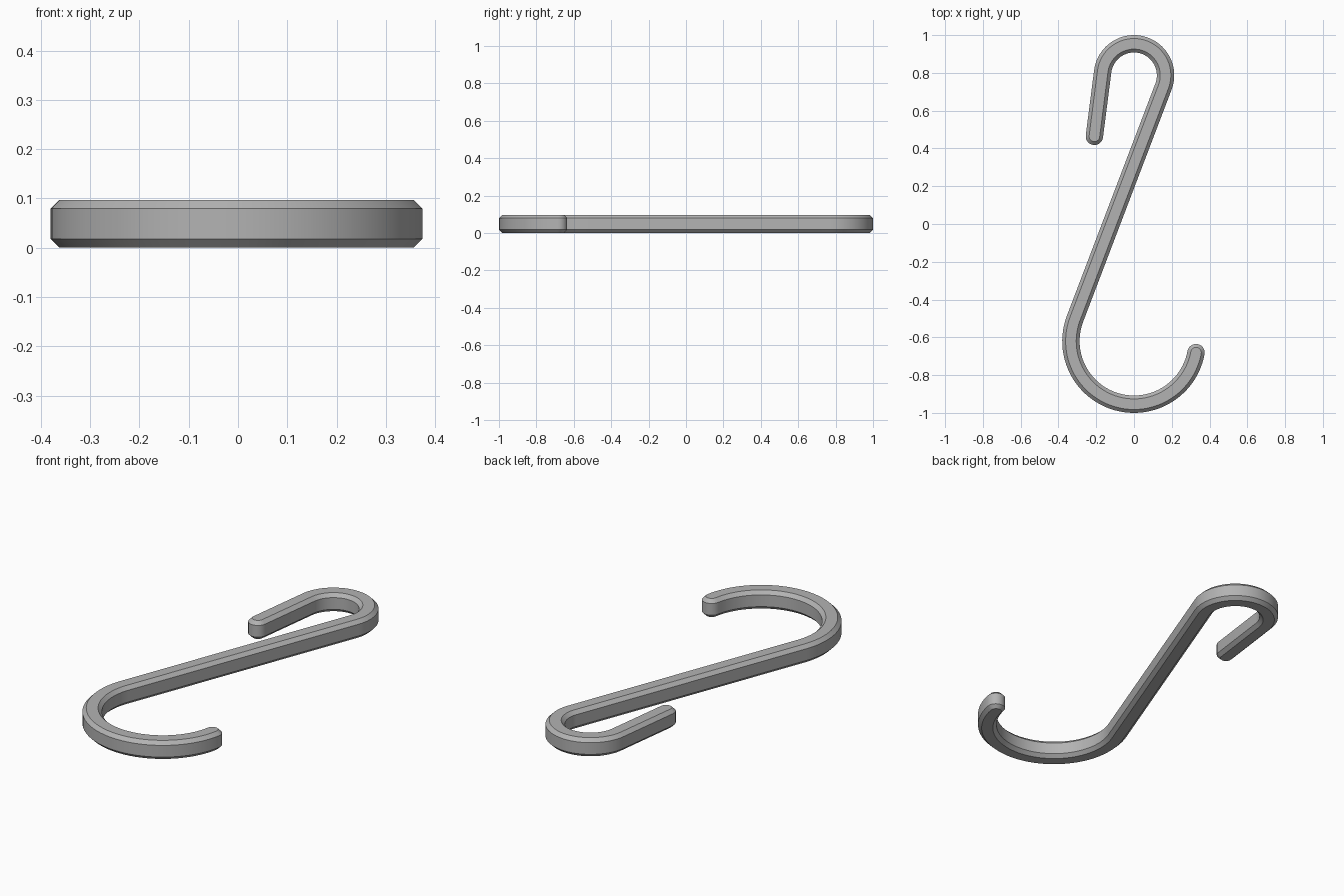
import bpy
import bmesh
from math import radians, asin, degrees, pi
from mathutils import Vector, Matrix

if "Cube" in bpy.data.objects:
    bpy.data.objects.remove(bpy.data.objects["Cube"], do_unlink=True)

HEIGHT, HALF, CHAMFER = 0.097, 0.046, 0.018
SMALL_R, SMALL_C = 0.167, Vector((0, 0.787))
BIG_R, BIG_C = 0.334, Vector((0, -0.62))
TIP_LENGTH = 0.347
CAP_STEPS = 12

steel = bpy.data.materials.new("grey steel")
steel.use_nodes = True
colour = (0.45, 0.45, 0.45, 1)
steel.diffuse_color = colour
steel.node_tree.nodes["Principled BSDF"].inputs["Base Color"].default_value = colour


def arc(centre, radius, start, end, steps, side):
    """Centreline points with their left-hand normals."""
    result = []
    for i in range(steps + 1):
        a = radians(start + (end - start) * i / steps)
        out = Matrix.Rotation(a, 2) @ Vector((1, 0))
        result.append((centre + out * radius, out * side))
    return result


# Centreline: straight tip, small loop, straight shank, large hook
lean = degrees(asin((SMALL_R + BIG_R) / (SMALL_C - BIG_C).length))
loop = arc(SMALL_C, SMALL_R, 172.7, -lean, 40, 1)
hook = arc(BIG_C, BIG_R, 180 - lean, 349.5, 48, -1)
first, first_normal = loop[0]
back = Vector((first_normal.y, -first_normal.x)) * -TIP_LENGTH
path = [(first + back, first_normal)] + loop + hook
count = len(path)


def cap(point, normal, width):
    """Half-round end, turning clockwise from the given normal."""
    return [point + Matrix.Rotation(-pi * i / CAP_STEPS, 2) @ normal * width
            for i in range(1, CAP_STEPS)]


def outline(width):
    left = [p + n * width for p, n in path]
    right = [p - n * width for p, n in reversed(path)]
    end = cap(*path[-1], width)
    start = cap(path[0][0], -path[0][1], width)
    return left + end + right + start


# Chamfered bar: four stacked outlines joined by walls
bm = bmesh.new()
levels = [(HALF - CHAMFER, 0), (HALF, CHAMFER),
          (HALF, HEIGHT - CHAMFER), (HALF - CHAMFER, HEIGHT)]
rings = [[bm.verts.new((p.x, p.y, z)) for p in outline(w)] for w, z in levels]
total = len(rings[0])
for low, high in zip(rings, rings[1:]):
    for i in range(total):
        j = (i + 1) % total
        bm.faces.new((low[i], low[j], high[j], high[i]))

# Flat top and bottom: strips of quads with a rounded face at each end
right_start = count + CAP_STEPS - 1
right_end = right_start + count - 1
for ring in (rings[0], rings[-1]):
    for i in range(count - 1):
        bm.faces.new((ring[i], ring[i + 1], ring[right_end - i - 1], ring[right_end - i]))
    bm.faces.new(ring[count - 1:right_start + 1])
    bm.faces.new(ring[right_end:] + [ring[0]])
bmesh.ops.recalc_face_normals(bm, faces=bm.faces)

mesh = bpy.data.meshes.new("s_hook")
bm.to_mesh(mesh)
bm.free()
mesh.materials.append(steel)
hook_object = bpy.data.objects.new("s_hook", mesh)
bpy.context.collection.objects.link(hook_object)

bpy.ops.object.select_all(action="DESELECT")
hook_object.select_set(True)
bpy.context.view_layer.objects.active = hook_object
bpy.ops.object.shade_smooth_by_angle(angle=radians(30))
